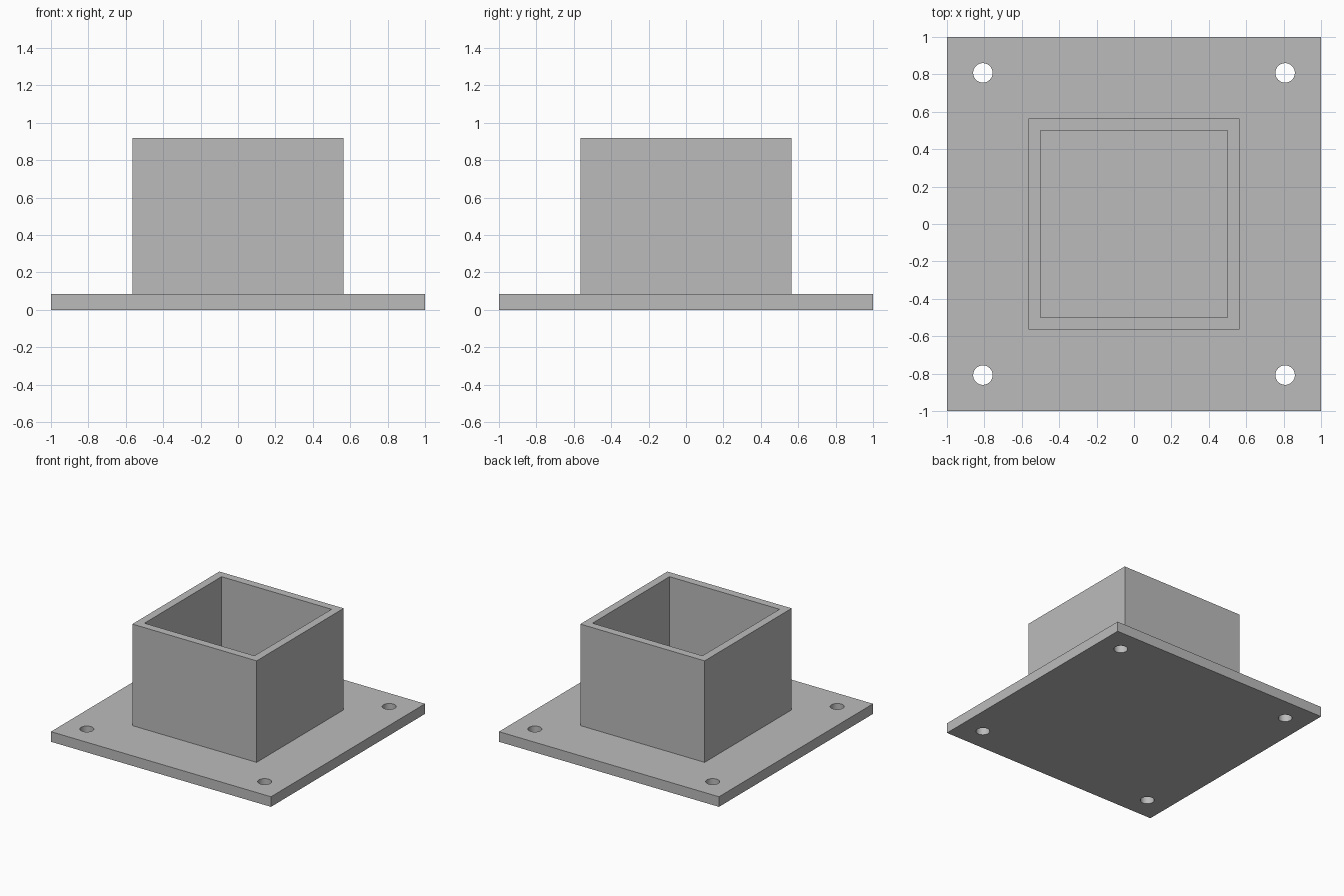
import bpy

PLATE_TOP = 0.083
TUBE_TOP = 0.917
OUTER, INNER = 0.565, 0.5
HOLE_OFFSET, HOLE_RADIUS = 0.808, 0.052

cube = bpy.data.objects.get("Cube")
if cube:
    bpy.data.objects.remove(cube, do_unlink=True)

# Single plain grey
grey = bpy.data.materials.new("plain grey")
grey.use_nodes = True
colour = (0.5, 0.5, 0.5, 1)
grey.diffuse_color = colour
grey.node_tree.nodes["Principled BSDF"].inputs["Base Color"].default_value = colour


def box(name, half, bottom, top):
    """Square block centred on the z axis."""
    bpy.ops.mesh.primitive_cube_add(size=2, location=(0, 0, (bottom + top) / 2))
    obj = bpy.context.object
    obj.name = name
    obj.scale = (half, half, (top - bottom) / 2)
    bpy.ops.object.transform_apply(location=True, rotation=False, scale=True)
    obj.data.materials.append(grey)
    return obj


def cut(target, cutter):
    """Subtract the cutter from the target, then discard the cutter."""
    cutter.hide_render = True
    mod = target.modifiers.new("cut", 'BOOLEAN')
    mod.operation = 'DIFFERENCE'
    mod.solver = 'EXACT'
    mod.object = cutter
    bpy.ops.object.select_all(action='DESELECT')
    bpy.context.view_layer.objects.active = target
    target.select_set(True)
    bpy.ops.object.modifier_apply(modifier=mod.name)
    bpy.data.objects.remove(cutter, do_unlink=True)


# Base plate with a bolt hole near each corner
plate = box("base_plate", 1, 0, PLATE_TOP)
for x in (-HOLE_OFFSET, HOLE_OFFSET):
    for y in (-HOLE_OFFSET, HOLE_OFFSET):
        bpy.ops.mesh.primitive_cylinder_add(vertices=48, radius=HOLE_RADIUS, depth=1, location=(x, y, 0))
        drill = bpy.context.object
        drill.data.materials.append(grey)
        cut(plate, drill)
bpy.ops.object.shade_smooth_by_angle()

# Square socket standing on the plate, open at the top
socket = box("square_socket", OUTER, PLATE_TOP, TUBE_TOP)
cut(socket, box("socket_cutter", INNER, 0, 1))
